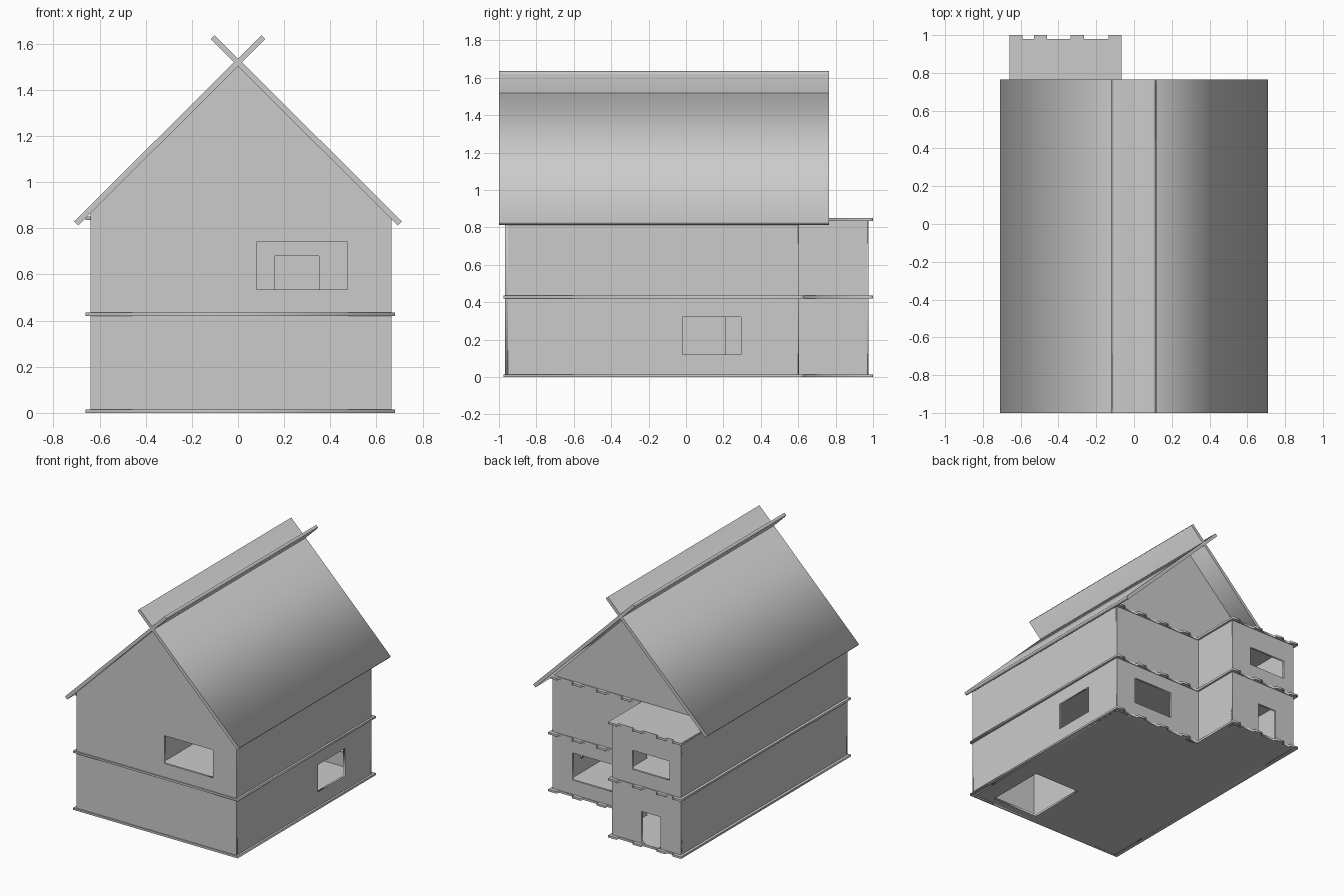
import bpy
from mathutils import Matrix

if "Cube" in bpy.data.objects:
    bpy.data.objects.remove(bpy.data.objects["Cube"])

T = 0.015  # sheet thickness


def rect(a0, b0, a1, b1):
    return [(a0, b0), (a1, b0), (a1, b1), (a0, b1)]


def panel(name, outlines, axis, lo, thick=T):
    """Flat sheet with holes: first outline is the rim, the rest are openings.
    axis is the sheet's normal, lo its lowest coordinate on that axis."""
    cu = bpy.data.curves.new(name, 'CURVE')
    cu.dimensions = '2D'
    cu.fill_mode = 'BOTH'
    cu.extrude = thick / 2
    for pts in outlines:
        sp = cu.splines.new('POLY')
        sp.points.add(len(pts) - 1)
        for p, (a, b) in zip(sp.points, pts):
            p.co = (a, b, 0, 1)
        sp.use_cyclic_u = True
    tmp = bpy.data.objects.new(name + "_outline", cu)
    bpy.context.collection.objects.link(tmp)
    bpy.context.view_layer.update()
    me = bpy.data.meshes.new_from_object(
        tmp.evaluated_get(bpy.context.evaluated_depsgraph_get()))
    bpy.data.objects.remove(tmp)
    c = lo + thick / 2
    rows = {'x': ((0, 0, 1, c), (1, 0, 0, 0), (0, 1, 0, 0), (0, 0, 0, 1)),
            'y': ((1, 0, 0, 0), (0, 0, -1, c), (0, 1, 0, 0), (0, 0, 0, 1)),
            'z': ((1, 0, 0, 0), (0, 1, 0, 0), (0, 0, 1, c), (0, 0, 0, 1))}
    me.transform(Matrix(rows[axis]))
    me.name = name
    ob = bpy.data.objects.new(name, me)
    bpy.context.collection.objects.link(ob)
    return ob


def tabbed(centres, half, base, tip):
    pts = []
    for c in centres:
        pts += [(c + half, base), (c + half, tip), (c - half, tip), (c - half, base)]
    return pts


def footprint(front):
    # L-shaped floor with finger tabs along the back edges
    return ([(-0.66, front), (0.68, front)]
            + tabbed((0.645, 0.45, 0.25, 0.05), 0.035, 0.61, 0.632) + [(-0.065, 0.61)]
            + tabbed((-0.10, -0.30, -0.495, -0.625), 0.035, 0.98, 1.0))


# floors
panel("ground_floor", [footprint(-0.975), rect(0.14, -0.90, 0.52, -0.445)], 'z', 0)
panel("middle_floor", [footprint(-0.975)], 'z', 0.42)
panel("ceiling", [footprint(-0.955)], 'z', 0.835)

# front wall with gable and window
panel("front_wall", [[(-0.64, 0), (0.665, 0), (0.665, 0.84), (0, 1.507), (-0.64, 0.865)],
                     rect(0.08, 0.535, 0.475, 0.74)], 'y', -0.967)

# side walls
panel("left_wall", [rect(-0.955, 0, 0.97, 0.845)], 'x', -0.64)
panel("right_wall", [rect(-0.955, 0, 0.60, 0.845),
                     rect(-0.02, 0.12, 0.295, 0.32)], 'x', 0.65)

# back wall, rear gable and rear porch
panel("back_wall", [rect(-0.08, 0, 0.665, 0.84),
                    rect(0.17, 0.12, 0.50, 0.32)], 'y', 0.59)
panel("back_gable", [[(-0.64, 0.85), (0.655, 0.85), (0, 1.507), (-0.64, 0.865)]], 'y', 0.59)
panel("porch_side_wall", [rect(0.59, 0, 0.97, 0.84)], 'x', -0.095)
panel("porch_back_wall", [rect(-0.64, 0, -0.08, 0.84),
                          rect(-0.55, 0.54, -0.245, 0.68),
                          rect(-0.475, 0.016, -0.32, 0.25)], 'y', 0.96)

# interior partitions
panel("lower_partition", [rect(-0.955, T, 0.21, 0.42)], 'x', 0.10)
panel("upper_partition", [rect(-0.955, 0.435, 0.21, 0.835)], 'x', -0.08)
panel("upper_cross_wall", [rect(-0.07, 0.435, 0.65, 0.835),
                           rect(0.16, 0.436, 0.35, 0.68)], 'y', 0.20)

# crossed roof slabs
for side, s in (("left", 1), ("right", -1)):
    prof = [(-0.71, 0.83), (-0.692, 0.812), (0.118, 1.62), (0.102, 1.637)]
    panel(side + "_roof_slab", [[(s * x, z) for x, z in prof]], 'y', -1.0, 1.765)
